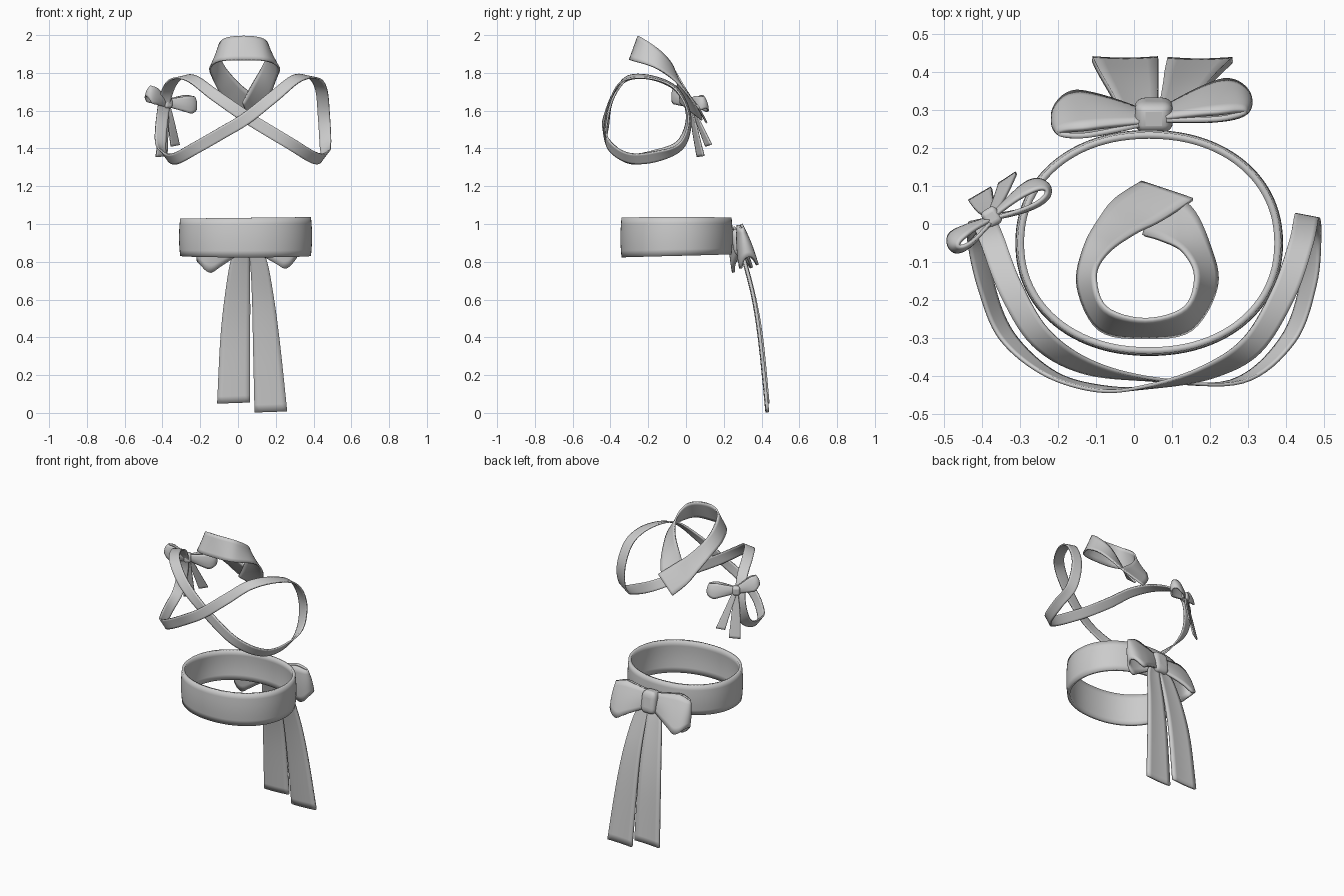
import bpy, bmesh, math
from mathutils import Vector as V

if "Cube" in bpy.data.objects:
    bpy.data.objects.remove(bpy.data.objects["Cube"])

cloth = bpy.data.materials.new("grey_cloth")
cloth.diffuse_color = (0.6, 0.6, 0.6, 1)
cloth.use_nodes = True
cloth.node_tree.nodes["Principled BSDF"].inputs["Base Color"].default_value = cloth.diffuse_color


def finish(ob):
    ob.data.materials.append(cloth)
    bpy.context.view_layer.objects.active = ob
    ob.select_set(True)
    bpy.ops.object.shade_smooth_by_angle(angle=math.radians(40))
    ob.select_set(False)
    return ob


def smooth_path(pts, closed, steps):
    """Catmull-Rom interpolation through points."""
    n, out = len(pts), []
    get = lambda i: pts[i % n] if closed else pts[max(0, min(n - 1, i))]
    for i in range(n if closed else n - 1):
        p, q, r, s = (get(i + k) for k in (-1, 0, 1, 2))
        for k in range(steps):
            t = k / steps
            out.append(0.5 * (2 * q + (r - p) * t + (2 * p - 5 * q + 4 * r - s) * t ** 2
                              + (3 * q - p - 3 * r + s) * t ** 3))
    return out if closed else out + [pts[-1]]


def ribbon(name, edges_a, edges_b, closed=False, thick=0.012, steps=6, bulge=0.0, cols=6):
    """Cloth strip between two edge paths, thickened; bulge puffs the middle."""
    a = smooth_path([V(p) for p in edges_a], closed, steps)
    b = smooth_path([V(p) for p in edges_b], closed, steps)
    n = len(a)
    bm = bmesh.new()
    rows = []
    for i in range(n):
        j, k = ((i + 1) % n, (i - 1) % n) if closed else (min(i + 1, n - 1), max(i - 1, 0))
        tan = (a[j] + b[j]) - (a[k] + b[k])
        nor = tan.cross(b[i] - a[i]).normalized()
        rows.append([bm.verts.new(a[i].lerp(b[i], c / cols)
                                  + nor * bulge * math.sin(math.pi * c / cols))
                     for c in range(cols + 1)])
    for i in range(n if closed else n - 1):
        r, s = rows[i], rows[(i + 1) % n]
        for c in range(cols):
            bm.faces.new((r[c], s[c], s[c + 1], r[c + 1]))
    me = bpy.data.meshes.new(name)
    bm.to_mesh(me)
    bm.free()
    ob = bpy.data.objects.new(name, me)
    bpy.context.collection.objects.link(ob)
    mod = ob.modifiers.new("thickness", "SOLIDIFY")
    mod.thickness, mod.offset = thick, 0
    return finish(ob)


def bow_loop(name, knot, tip, up, deep, w_knot, w_tip, thick, pinch, droop):
    """Teardrop loop flaring from knot to tip, open below and pinched along the top."""
    knot, tip, up = V(knot), V(tip), V(up).normalized()
    side = (tip - knot).cross(up).normalized()
    a, b = [], []
    for i in range(17):
        t = math.pi * i / 16
        s = math.sin(t)
        c = knot + (tip - knot) * s
        d = side * deep * math.sin(2 * t)
        w = up * (w_knot + (w_tip - w_knot) * min(1, s * 1.3)) / 2
        end = max(0, s - 0.75)
        a.append(c - w * (1 + (droop - 1) * min(1, s * 1.35) - end * 2 * droop) + d)
        b.append(c + w * (1 - end * 0.6) + d * pinch)
    ribbon(name, a, b, thick=thick, steps=3, bulge=0.006)


def knot(name, loc, size, rot):
    """Rounded block wrapping the bow centre."""
    bpy.ops.mesh.primitive_cube_add(size=1, location=loc, rotation=rot)
    ob = bpy.context.object
    ob.name, ob.scale = name, size
    mod = ob.modifiers.new("round", "BEVEL")
    mod.width, mod.segments = 0.28, 5
    finish(ob)


# waist sash: slightly squared oval band
low, high = [], []
for i in range(32):
    t = 2 * math.pi * i / 32
    c, s = math.cos(t), math.sin(t)
    x = 0.04 + 0.338 * math.copysign(abs(c) ** 0.94, c)
    y = -0.05 + 0.283 * math.copysign(abs(s) ** 0.94, s)
    low.append((x, y, 0.832 + 0.008 * s))
    high.append((x, y, 1.032 + 0.004 * c))
ribbon("waist_sash", low, high, closed=True, thick=0.017, steps=3, bulge=0.006)

# big bow on the sash
bow_loop("big_bow_left_loop", (0.04, 0.28, 0.91), (-0.205, 0.262, 0.872), (0.1, -0.25, 1),
         0.05, 0.1, 0.215, 0.014, 0.18, 1.3)
bow_loop("big_bow_right_loop", (0.06, 0.285, 0.915), (0.298, 0.315, 0.89), (-0.1, -0.22, 1),
         0.045, 0.1, 0.215, 0.014, 0.18, 1.25)
knot("big_bow_knot", (0.052, 0.287, 0.905), (0.1, 0.082, 0.14), (0.15, 0, 0))

# hanging tails: (left x, right x, y, z) rows
tails = {
    "sash_left_tail": [(0.0, 0.065, 0.275, 0.9), (-0.04, 0.062, 0.312, 0.8), (-0.072, 0.064, 0.364, 0.6),
                       (-0.094, 0.064, 0.402, 0.38), (-0.11, 0.064, 0.434, 0.05)],
    "sash_right_tail": [(0.04, 0.1, 0.28, 0.9), (0.064, 0.152, 0.31, 0.8), (0.075, 0.19, 0.36, 0.6),
                        (0.08, 0.222, 0.396, 0.36), (0.088, 0.26, 0.432, 0.003)],
}
for name, rows in tails.items():
    ribbon(name, [(l, y, z) for l, r, y, z in rows], [(r, y, z + 0.006) for l, r, y, z in rows],
           thick=0.016, bulge=0.004)

# wrapped neck collar: inner (upper) and outer (lower) edges
inner = [(0.025, -0.03, 1.64), (0.07, -0.042, 1.73), (0.128, -0.07, 1.835), (0.162, -0.135, 1.915),
         (0.135, -0.22, 1.978), (0.03, -0.252, 1.995), (-0.075, -0.22, 1.978), (-0.102, -0.135, 1.915),
         (-0.07, -0.075, 1.835), (0.0, -0.025, 1.75), (0.07, 0.01, 1.69), (0.155, 0.065, 1.62)]
outer = [(0.06, 0.085, 1.55), (0.15, 0.045, 1.64), (0.2, -0.06, 1.76), (0.217, -0.165, 1.828), (0.15, -0.278, 1.863),
         (0.03, -0.298, 1.868), (-0.09, -0.278, 1.863), (-0.147, -0.165, 1.828), (-0.13, -0.06, 1.76),
         (-0.09, 0.015, 1.68), (-0.05, 0.065, 1.61), (0.02, 0.11, 1.535)]
ribbon("neck_collar", inner, outer, thick=0.01)

# crossed shoulder strap: one closed figure of eight, turning around each arm
right = [(0.19, -0.392, 1.675), (0.31, -0.32, 1.77), (0.395, -0.18, 1.775), (0.44, -0.05, 1.715),
         (0.455, 0.018, 1.57), (0.463, -0.02, 1.42), (0.46, -0.15, 1.36), (0.405, -0.305, 1.35),
         (0.27, -0.415, 1.43)]
left = [(-0.12, -0.378, 1.68), (-0.245, -0.3, 1.77), (-0.325, -0.17, 1.77), (-0.375, -0.04, 1.7),
        (-0.4, 0.01, 1.57), (-0.41, -0.03, 1.43), (-0.39, -0.16, 1.365), (-0.335, -0.295, 1.345),
        (-0.22, -0.395, 1.405), (-0.08, -0.435, 1.485)]
path = [V(p) for p in [(0.045, -0.428, 1.56)] + right + [(0.055, -0.41, 1.56)] + left]
lo, hi = [], []
for i, p in enumerate(path):
    tan = path[(i + 1) % len(path)] - path[i - 1]
    # the lower run leans outward, the upper run lies flat on the shoulder
    low_run = max(0, min(1, (1.52 - p.z) / 0.14)) * max(0, min(1, (0.02 - p.y) / 0.1))
    lean = (0.26 * low_run + 0.04) * (1 if p.x > 0.05 else -1) * min(1, abs(p.x - 0.05) / 0.2)
    wide = tan.cross(V((lean, p.y + 0.2, p.z - 1.56))).normalized() * 0.032
    lo.append(p - wide)
    hi.append(p + wide)
ribbon("crossed_shoulder_strap", lo, hi, closed=True, thick=0.009, steps=8)

# small bow tied on the strap
bow_loop("small_bow_left_loop", (-0.38, 0.01, 1.64), (-0.475, -0.06, 1.698), (0.45, 0.1, 1),
         0.026, 0.04, 0.085, 0.009, 0.4, 1.1)
bow_loop("small_bow_right_loop", (-0.37, 0.02, 1.64), (-0.228, 0.095, 1.635), (-0.1, -0.2, 1),
         0.032, 0.04, 0.092, 0.009, 0.5, 1.1)
knot("small_bow_knot", (-0.375, 0.018, 1.64), (0.045, 0.05, 0.055), (0, 0, 0.55))
ribbon("small_bow_left_tail", [(-0.39, 0.02, 1.63), (-0.415, 0.035, 1.5), (-0.435, 0.06, 1.355)],
       [(-0.365, 0.03, 1.63), (-0.37, 0.06, 1.5), (-0.375, 0.095, 1.36)], thick=0.009)
ribbon("small_bow_right_tail", [(-0.385, 0.025, 1.63), (-0.37, 0.06, 1.53), (-0.355, 0.105, 1.41)],
       [(-0.36, 0.035, 1.63), (-0.335, 0.08, 1.53), (-0.31, 0.135, 1.42)], thick=0.009)
